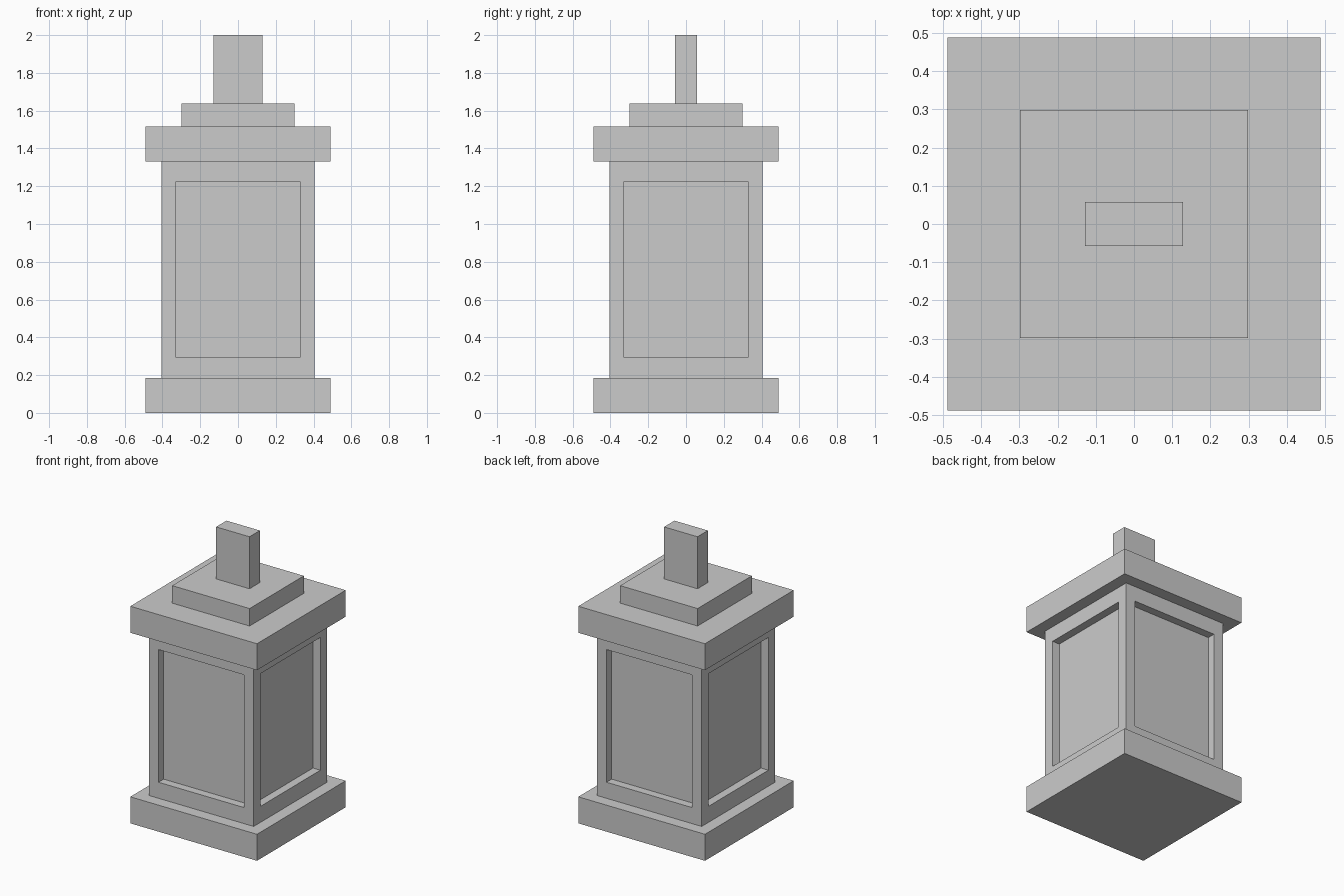
import bpy
import bmesh
from mathutils import Matrix

if "Cube" in bpy.data.objects:
    bpy.data.objects.remove(bpy.data.objects["Cube"])

PANEL_HALF_WIDTH = 0.299
PANEL_BOTTOM, PANEL_TOP = 0.297, 1.223
PANEL_DEPTH = 0.057


def box(name, half_x, half_y, z0, z1, edit=None):
    """Box between two heights, with an optional bmesh edit."""
    bm = bmesh.new()
    scale = Matrix.Diagonal((2 * half_x, 2 * half_y, z1 - z0, 1))
    matrix = Matrix.Translation((0, 0, (z0 + z1) / 2)) @ scale
    bmesh.ops.create_cube(bm, size=1, matrix=matrix)
    if edit:
        edit(bm)
    mesh = bpy.data.meshes.new(name)
    bm.to_mesh(mesh)
    bm.free()
    obj = bpy.data.objects.new(name, mesh)
    bpy.context.collection.objects.link(obj)
    return obj


def recess_panels(bm):
    """Sink a rectangular panel into each of the four side faces."""
    bm.normal_update()
    sides = [f for f in bm.faces if abs(f.normal.z) < 0.5]
    half = max(v.co.x for v in bm.verts)
    bmesh.ops.inset_individual(bm, faces=sides, thickness=half - PANEL_HALF_WIDTH)
    middle = (PANEL_BOTTOM + PANEL_TOP) / 2
    for face in sides:
        for v in face.verts:
            v.co.z = PANEL_TOP if v.co.z > middle else PANEL_BOTTOM
    bm.normal_update()
    panels = bmesh.ops.extrude_discrete_faces(bm, faces=sides)["faces"]
    bm.normal_update()
    for face in panels:
        bmesh.ops.translate(bm, verts=face.verts, vec=face.normal * -PANEL_DEPTH)
    bmesh.ops.recalc_face_normals(bm, faces=bm.faces)


# Plinth and paneled shaft
box("base_slab", 0.489, 0.489, 0.0, 0.185)
box("paneled_shaft", 0.405, 0.405, 0.185, 1.33, recess_panels)

# Stepped cap and upright block
box("cap_slab", 0.489, 0.489, 1.33, 1.515)
box("cap_step", 0.299, 0.299, 1.515, 1.637)
box("top_block", 0.129, 0.057, 1.637, 2.0)
